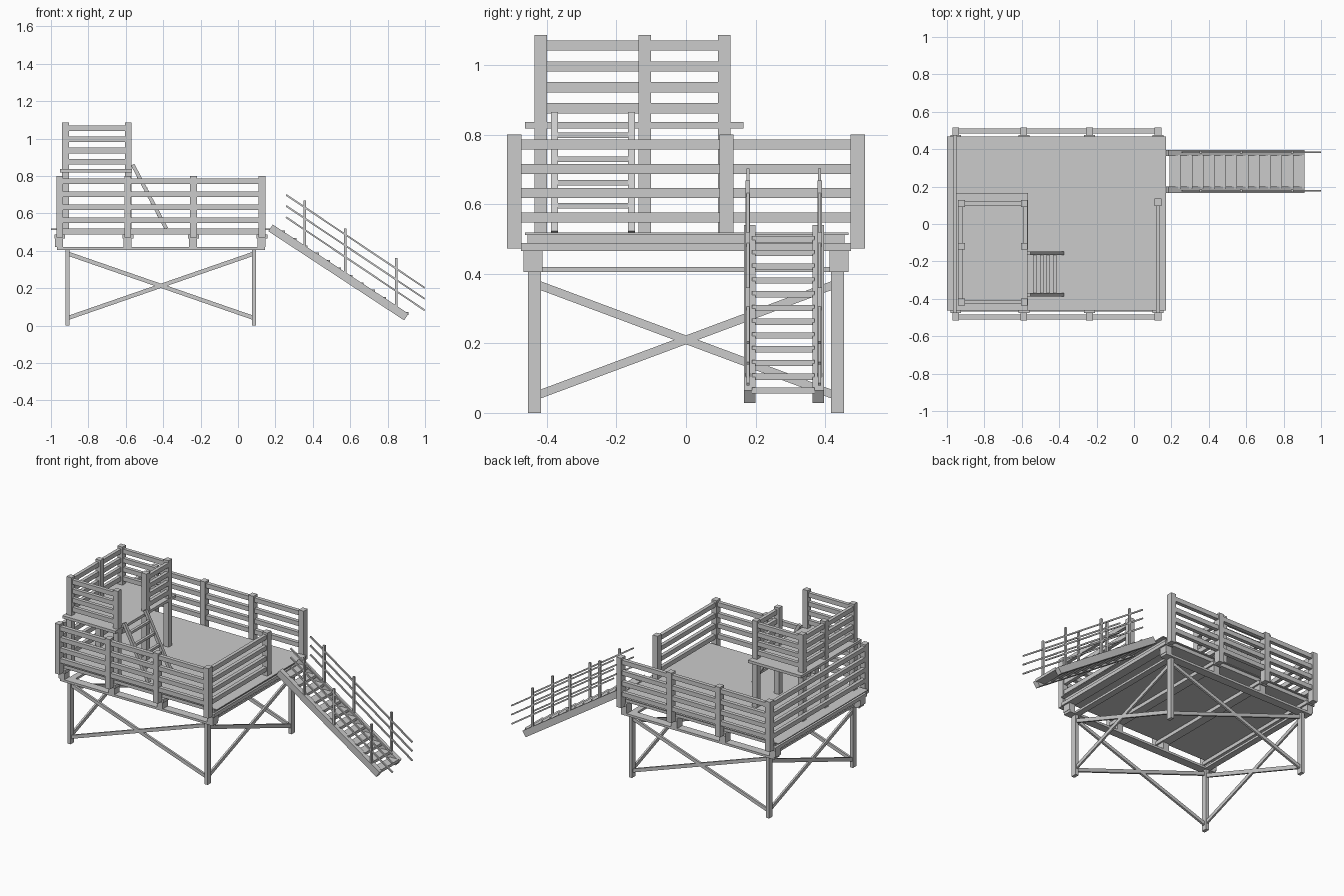
import bpy, bmesh
from mathutils import Vector, Matrix

if "Cube" in bpy.data.objects:
    bpy.data.objects.remove(bpy.data.objects["Cube"])


def make(name, parts):
    """One object from a list of (matrix) unit-cube placements."""
    bm = bmesh.new()
    for m in parts:
        bmesh.ops.create_cube(bm, size=1.0, matrix=m)
    me = bpy.data.meshes.new(name)
    bm.to_mesh(me)
    bm.free()
    ob = bpy.data.objects.new(name, me)
    bpy.context.collection.objects.link(ob)
    return ob


def box(x0, x1, y0, y1, z0, z1):
    return (Matrix.Translation(((x0 + x1) / 2, (y0 + y1) / 2, (z0 + z1) / 2))
            @ Matrix.Diagonal((x1 - x0, y1 - y0, z1 - z0, 1)))


def beam(a, b, side, w, t):
    """Bar from a to b; w is its size along 'side', t the other thickness."""
    a, b, s = Vector(a), Vector(b), Vector(side)
    d = b - a
    u = d.normalized()
    n = u.cross(s)
    rot = Matrix((u, s, n)).transposed().to_4x4()
    return Matrix.Translation((a + b) / 2) @ rot @ Matrix.Diagonal((d.length, w, t, 1))


def post(x, y, wx, wy, z0, z1):
    return box(x - wx / 2, x + wx / 2, y - wy / 2, y + wy / 2, z0, z1)


X, Y = Vector((1, 0, 0)), Vector((0, 1, 0))
LX, LY = (-0.911, 0.086), 0.435           # leg positions
PX = (-0.953, -0.589, -0.238, 0.128)      # railing post positions

# legs and cross braces
make("legs", [post(x, s * LY, 0.022, 0.037, 0, 0.407) for x in LX for s in (-1, 1)])
braces = []
for s in (-1, 1):
    for za, zb in ((0.385, 0.04), (0.04, 0.385)):
        braces.append(beam((LX[0], s * LY, za), (LX[1], s * LY, zb), Y, 0.014, 0.022))
for x in LX:
    for za, zb in ((0.372, 0.048), (0.048, 0.372)):
        braces.append(beam((x, -LY, za), (x, LY, zb), X, 0.012, 0.024))
make("cross_braces", braces)

# lower frame, spacer blocks, joists
make("lower_frame",
     [box(-0.968, 0.144, s * 0.44 - 0.0275, s * 0.44 + 0.0275, 0.405, 0.42) for s in (-1, 1)]
     + [box(x - 0.02, x + 0.02, -0.467, 0.467, 0.405, 0.4195) for x in LX])
make("spacer_blocks", [post(x - 0.003, s * 0.44, 0.043, 0.055, 0.42, 0.466)
                       for x in PX for s in (-1, 1)])
make("joists", [post(x, 0, 0.058, 0.95, 0.465, 0.488) for x in PX])

# deck
make("deck_bed", [box(-0.965, 0.145, -0.455, 0.455, 0.488, 0.513)])
make("deck_top", [box(-1.0, 0.17, -0.463, 0.467, 0.512, 0.518)])

# deck railing
RZ = (0.772, 0.701, 0.632, 0.562)
make("railing_posts", [post(x, s * 0.494, 0.036, 0.042, 0.472, 0.80)
                       for x in PX for s in (-1, 1)]
     + [post(0.128, 0.117, 0.036, 0.04, 0.515, 0.80)])
rails = []
for z in RZ:
    a, b = z - 0.0145, z + 0.0145
    for s in (-1, 1):
        rails.append(box(-0.968, 0.143, s * 0.497 - 0.0125, s * 0.497 + 0.0125, a, b))
    rails.append(box(-0.968, -0.946, -0.49, 0.49, a, b))
    rails.append(box(0.117, 0.14, -0.49, 0.13, a, b))
make("railing_boards", rails)

# raised lookout
TX, TY = (-0.922, -0.587), (-0.417, -0.119, 0.11)
make("lookout_floor", [box(-0.952, -0.567, -0.463, 0.165, 0.818, 0.836)])
make("lookout_posts", [post(x, y, 0.036, 0.036, 0.515, 1.086) for x in TX for y in TY])
boards = []
for z in (1.056, 0.996, 0.936, 0.876):
    a, b = z - 0.0148, z + 0.0148
    boards.append(box(-0.937, -0.915, TY[0], TY[2], a, b))
    boards.append(box(-0.592, -0.57, TY[1], TY[2], a, b))
    for y in (TY[0], TY[2]):
        boards.append(box(TX[0], TX[1], y - 0.0115, y + 0.0115, a, b))
make("lookout_boards", boards)

# ladder to lookout
top, bot = Vector((-0.563, 0, 0.86)), Vector((-0.383, 0, 0.518))
make("ladder_sides", [beam(top + Y * y, bot + Y * y, Y, 0.02, 0.02) for y in (-0.378, -0.157)])
rungs = []
for z in (0.798, 0.729, 0.661, 0.595):
    c = top.lerp(bot, (top.z - z) / (top.z - bot.z))
    rungs.append(box(c.x - 0.009, c.x + 0.009, -0.37, -0.165, z - 0.008, z + 0.008))
make("ladder_rungs", rungs)

# stairs
SY = (0.183, 0.38)
make("stair_stringers", [beam((0.174, y, 0.522), (0.9, y, 0.046), Y, 0.033, 0.043) for y in SY])
make("stair_treads", [box(0.19 + i * 0.06, 0.252 + i * 0.06, 0.19, 0.37,
                          0.49 - i * 0.0395, 0.508 - i * 0.0395) for i in range(12)])

# stair handrails
HY = (0.178, 0.384)
make("stair_handrails", [beam((0.257, y, z), (0.998, y, z - 0.497), Y, 0.009, 0.009)
                         for y in HY for z in (0.699, 0.64, 0.579)])
make("stair_handrail_posts", [post(x, y, 0.013, 0.013, z0, z1) for y in HY
                              for x, z0, z1 in ((0.358, 0.40, 0.668), (0.573, 0.26, 0.52),
                                                (0.845, 0.085, 0.36))])
